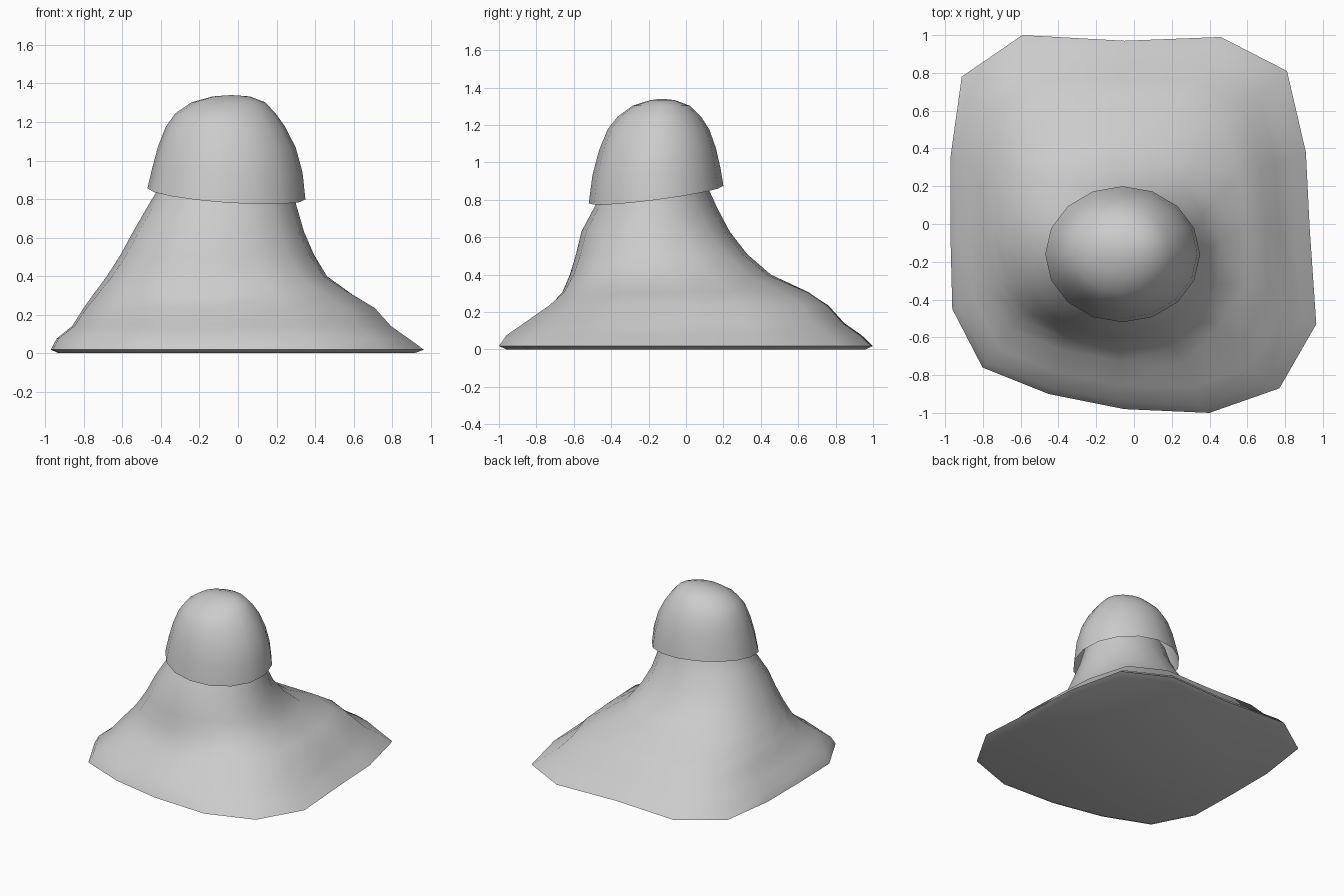
import bpy, bmesh
from math import cos, sin, pi, radians

if "Cube" in bpy.data.objects:
    bpy.data.objects.remove(bpy.data.objects["Cube"])

N = 16

# base outline seen from above, counter-clockwise from +x
OUTLINE = [(.93, -.02), (.91, .38), (.81, .81), (.46, .99), (-.05, .97), (-.59, 1), (-.91, .78), (-.97, .35),
           (-.97, -.05), (-.96, -.45), (-.8, -.76), (-.45, -.9), (-.05, -.98), (.4, -1), (.77, -.87), (.965, -.53)]


def ring(x0, x1, y0, y1, z, blend=0.0, tilt=(0, 0)):
    """Ring filling the given bounds, blended from ellipse to base outline."""
    cx, cy, hx, hy = (x0 + x1) / 2, (y0 + y1) / 2, (x1 - x0) / 2, (y1 - y0) / 2
    pts = []
    for i, (ox, oy) in enumerate(OUTLINE):
        a = 2 * pi * i / N
        x = hx * (cos(a) * (1 - blend) + ox / .968 * blend)
        y = hy * (sin(a) * (1 - blend) + oy * blend)
        pts.append((cx + x, cy + y, z + tilt[0] * x + tilt[1] * y))
    return pts


def loft(name, rings, close_start, apex=None, angle=50):
    bm = bmesh.new()
    loops = [[bm.verts.new(p) for p in r] for r in rings]
    for a, b in zip(loops, loops[1:]):
        for i in range(N):
            j = (i + 1) % N
            bm.faces.new((a[i], a[j], b[j], b[i]))
    if close_start:
        bm.faces.new(loops[0][::-1])
    if apex:
        top = bm.verts.new(apex)
        for i in range(N):
            bm.faces.new((loops[-1][i], loops[-1][(i + 1) % N], top))
    me = bpy.data.meshes.new(name)
    bm.to_mesh(me)
    bm.free()
    ob = bpy.data.objects.new(name, me)
    bpy.context.collection.objects.link(ob)
    bpy.context.view_layer.objects.active = ob
    ob.select_set(True)
    bpy.ops.object.shade_smooth_by_angle(angle=radians(angle))
    ob.select_set(False)
    return ob


# spreading foot rising into the stem: bounds, height, squareness
foot = [
    (-.93, .92, -.96, .96, 0, 1),
    (-.97, .968, -1, 1, .018, 1),
    (-.94, .89, -.96, .94, .075, 1),
    (-.86, .80, -.87, .85, .14, .95),
    (-.80, .72, -.74, .77, .235, .85),
    (-.75, .61, -.67, .67, .305, .65),
    (-.68, .47, -.625, .46, .40, .4),
    (-.61, .40, -.59, .33, .51, .25),
    (-.545, .345, -.56, .235, .63, .12),
    (-.47, .305, -.49, .165, .76, 0),
    (-.41, .28, -.44, .12, .86, 0),
    (-.37, .25, -.41, .09, .97, 0),
]
loft("stem_and_foot", [ring(*f) for f in foot], True)

# hollow dome cap, rim dipping to the front right
T = (-.07, .13)
cap = [
    (-.47, .35, -.52, .20, .828, 0, T),
    (-.445, .335, -.50, .185, .95, 0, (-.03, .05)),
    (-.415, .30, -.465, .16, 1.07, 0, (-.01, .02)),
    (-.375, .245, -.42, .125, 1.175, 0),
    (-.325, .195, -.365, .08, 1.245, 0),
    (-.24, .14, -.285, .02, 1.303, 0),
    (-.13, .06, -.19, -.06, 1.333, 0),
]
loft("cap", [ring(*c) for c in cap], False, apex=(-.035, -.13, 1.34))
